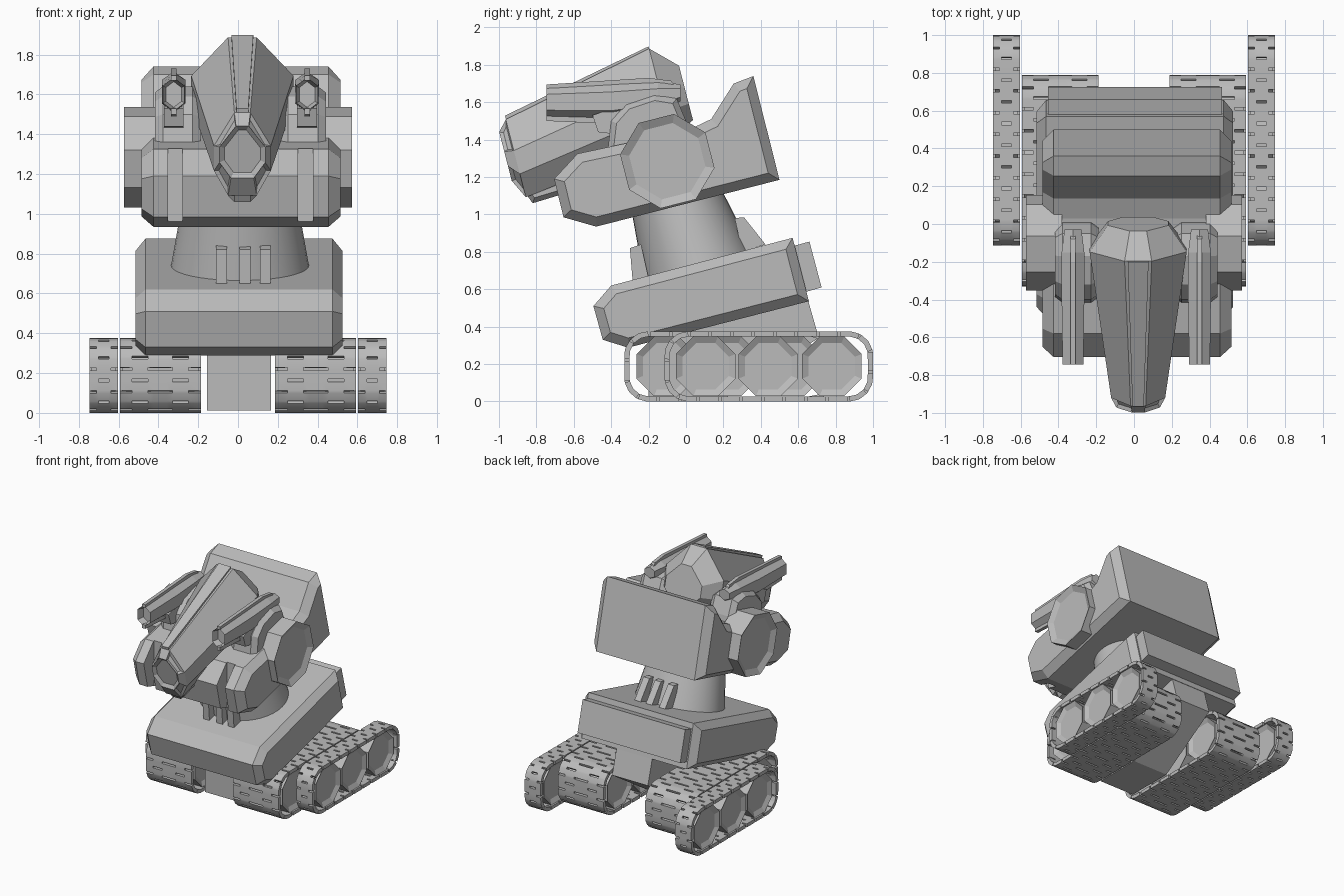
import bpy, bmesh, math
from mathutils import Vector

cube = bpy.data.objects.get("Cube")
if cube:
    bpy.data.objects.remove(cube, do_unlink=True)

GREY = (0.5, 0.5, 0.5, 1)
grey = bpy.data.materials.new("plain_grey")
grey.use_nodes = True
grey.diffuse_color = GREY
bsdf = next(n for n in grey.node_tree.nodes if n.type == 'BSDF_PRINCIPLED')
bsdf.inputs["Base Color"].default_value = GREY
TILT = math.radians(14.4)
SIDES = (("right", -1), ("left", 1))


def finish(bm, name, smooth=False):
    bmesh.ops.recalc_face_normals(bm, faces=bm.faces)
    mesh = bpy.data.meshes.new(name)
    bm.to_mesh(mesh)
    bm.free()
    ob = bpy.data.objects.new(name, mesh)
    bpy.context.collection.objects.link(ob)
    mesh.materials.append(grey)
    if smooth:
        bpy.ops.object.select_all(action='DESELECT')
        ob.select_set(True)
        bpy.context.view_layer.objects.active = ob
        bpy.ops.object.shade_smooth_by_angle(angle=math.radians(40))
    return ob


def inset(bm, faces, thickness, depth):
    bmesh.ops.inset_individual(bm, faces=faces, thickness=thickness,
                               depth=depth, use_even_offset=True)


def loft(name, sections, tip=None, recess=()):
    """Skin a row of matching sections; optionally inset the first cap and some front faces."""
    bm = bmesh.new()
    rings = [[bm.verts.new(p) for p in s] for s in sections]
    n = len(rings[0])
    front = []
    for r, (a, b) in enumerate(zip(rings, rings[1:])):
        for i in range(n):
            f = bm.faces.new((a[i], a[(i + 1) % n], b[(i + 1) % n], b[i]))
            if r == 0 and i in recess:
                front.append(f)
    caps = [bm.faces.new(rings[0]), bm.faces.new(rings[-1])]
    bmesh.ops.recalc_face_normals(bm, faces=bm.faces)
    if tip:
        inset(bm, caps[:1], *tip)
    if front:
        inset(bm, front, 0.016, -0.015)
    return finish(bm, name)


def prism(name, profile, x0, x1, cap=None):
    """Extrude a (y, z) profile along x; cap = (thickness, depth) chamfers or recesses both ends."""
    bm = bmesh.new()
    if cap and cap[1] > 0:
        x0, x1 = x0 + cap[1], x1 - cap[1]
    a = [bm.verts.new((x0, y, z)) for y, z in profile]
    b = [bm.verts.new((x1, y, z)) for y, z in profile]
    ends = [bm.faces.new(a), bm.faces.new(b)]
    for i in range(len(a)):
        j = (i + 1) % len(a)
        bm.faces.new((a[i], a[j], b[j], b[i]))
    bmesh.ops.recalc_face_normals(bm, faces=bm.faces)
    if cap:
        inset(bm, ends, *cap)
    return finish(bm, name)


def octagon(cy, cz, r, turn=0.0):
    return [(cy + r * math.cos(turn + (k + .5) * math.pi / 4),
             cz + r * math.sin(turn + (k + .5) * math.pi / 4)) for k in range(8)]


# Tracks: looping belts with alternating slots, around octagonal wheels
def belt_point(s, y0, y1, h, r):
    straight = [y1 - y0 - 2 * r, h - 2 * r] * 2
    corners = [(y1 - r, r), (y1 - r, h - r), (y0 + r, h - r), (y0 + r, r)]
    start = Vector((y0 + r, 0))
    for k in range(4):
        a = k * math.pi / 2
        way = Vector((math.cos(a), math.sin(a)))
        if s <= straight[k]:
            return start + way * s
        s -= straight[k]
        arc = r * math.pi / 2
        t = a - math.pi / 2 + min(s / arc, 1) * math.pi / 2
        start = Vector(corners[k]) + r * Vector((math.cos(t), math.sin(t)))
        if s <= arc:
            return start
        s -= arc
    return start


def belt(name, x0, x1, y0, y1, cols, slots_a, slots_b, links=24, h=0.375, r=0.13):
    bm = bmesh.new()
    total = 2 * (y1 - y0 + h) - 8 * r + 2 * math.pi * r
    steps = [(k + f) * total / links for k in range(links) for f in (0, .38, .5, .88)]
    rows = []
    for s in steps:
        p = belt_point(s, y0, y1, h, r)
        rows.append([bm.verts.new((x0 + (x1 - x0) * c, p.x, p.y)) for c in cols])
    for k, a in enumerate(rows):
        b = rows[(k + 1) % len(rows)]
        holes = {1: slots_a, 3: slots_b}.get(k % 4, ())
        for c in range(len(cols) - 1):
            if c not in holes:
                bm.faces.new((a[c], a[c + 1], b[c + 1], b[c]))
    bmesh.ops.recalc_face_normals(bm, faces=bm.faces)
    bmesh.ops.solidify(bm, geom=bm.faces[:], thickness=0.028)
    finish(bm, name, smooth=True)


for side, s in SIDES:
    a, b = sorted((s * 0.603, s * 0.747))
    belt(side + "_outer_track", a, b, -0.115, 1.0, (0, .25, .32, .68, .75, 1), (0, 4), (2,))
    for y in (0.105, 0.44, 0.78):
        prism(side + "_outer_wheel", octagon(y, 0.188, 0.172), a + .012, b - .012, (0.035, -0.02))
    a, b = sorted((s * 0.187, s * 0.594))
    belt(side + "_inner_track", a, b, -0.33, 0.79,
         (0, .15, .35, .42, .58, .65, .85, 1), (0, 2, 3, 4, 6), (1, 5))
    for y in (-0.105, 0.23, 0.565):
        prism(side + "_inner_wheel", octagon(y, 0.188, 0.172), a + .012, b - .012, (0.035, -0.02))

# Tilted base body with its keel and rear panel
prism("base_body", [(-.4, .62), (-.495, .51), (-.445, .33), (-.31, .288),
                    (.657, .536), (.57, .875)], -.515, .525, (.05, .05))
prism("rear_panel", [(.57, .83), (.66, .855), (.725, .61), (.62, .58)], -.455, .465)
prism("keel", [(-.2, .36), (-.2, .012), (.2, .012), (.71, .34), (.65, .55), (.4, .6)], -.155, .165)

# Neck with ribs front and back
bm = bmesh.new()
bmesh.ops.create_cone(bm, cap_ends=True, segments=40, radius1=.355, radius2=.27, depth=.5)
neck = finish(bm, "neck", smooth=True)
neck.scale.y = 0.86
neck.rotation_euler.x = TILT + 0.07
neck.location = (.01, -.005, .93)
for x in (-.083, .035, .137):
    prism("front_rib", [(-.3, .82), (-.24, .84), (-.2, .66), (-.285, .64)], x - .027, x + .027)
    prism("back_rib", [(.26, .98), (.31, .985), (.425, .84), (.3, .8)], x - .027, x + .027)

# Upper body with two grooves in the chest
chest = prism("upper_body", [(-.705, 1.19), (-.58, 1.325), (-.3, 1.385), (.03, 1.46), (.135, 1.51),
                             (.255, 1.7), (.36, 1.74), (.5, 1.185), (-.48, .935), (-.655, .985)],
              -.485, .515, (.05, .06))
for side, s in SIDES:
    x = .012 + s * .327
    cutter = prism(side + "_groove_cutter", [(-.85, .85), (-.85, 1.4), (-.57, 1.4), (-.57, .85)],
                   x - .037, x + .037)
    cutter.hide_render = True
    cutter.hide_set(True)
    mod = chest.modifiers.new(side + "_groove", 'BOOLEAN')
    mod.operation = 'DIFFERENCE'
    mod.object = cutter

# Shoulder discs, gun mounts and guns
HEX = [(0, 1), (1, .5), (1, -.5), (0, -1), (-1, -.5), (-1, .5)]
for side, s in SIDES:
    a, b = sorted((s * .38, s * .572))
    prism(side + "_shoulder_disc", octagon(-.1, 1.285, .255, TILT), a, b, (.045, -.025))
    x = .012 + s * .335
    a, b = sorted((.012 + s * .2, .012 + s * .43))
    prism(side + "_gun_mount", [(-.42, 1.33), (-.4, 1.5), (-.32, 1.59), (-.17, 1.64), (-.05, 1.62),
                                (0, 1.5), (.02, 1.4), (-.2, 1.3)], a, b, (.03, .04))
    prism(side + "_gun_bracket", [(-.5, 1.53), (-.47, 1.44), (-.3, 1.42), (-.3, 1.6)],
          x - .05, x + .05)
    stations = [(-.745, 1.6, .055, .085), (-.4, 1.605, .06, .1), (-.15, 1.63, .06, .085),
                (-.03, 1.65, .045, .045)]
    loft(side + "_gun", [[(x + w * u, y, z + h * v) for u, v in HEX] for y, z, w, h in stations],
         tip=(.016, -.05))
    prism(side + "_gun_top_fin", [(-.745, 1.67), (-.745, 1.695), (-.2, 1.73), (-.08, 1.715),
                                  (-.03, 1.65), (-.15, 1.68)], x - .014, x + .014)
    prism(side + "_gun_low_fin", [(-.745, 1.53), (-.745, 1.5), (-.4, 1.485), (-.35, 1.54)],
          x - .014, x + .014)

# Tapered head with a recessed snout, a top ridge and a jaw
HEAD_X = .022
SHAPE = [(.28, 1), (1, .2), (1, -.4), (.5, -1), (-.5, -1), (-1, -.4), (-1, .2), (-.28, 1)]


def head_section(cy, cz, w, h, shape=SHAPE):
    return [(HEAD_X + w * u, cy - h * v * math.sin(TILT), cz + h * v * math.cos(TILT))
            for u, v in shape]


loft("head", [head_section(-.965, 1.31, .115, .135), head_section(-.91, 1.3, .143, .215),
              head_section(-.135, 1.645, .257, .25), head_section(0, 1.65, .16, .15)],
     tip=(.025, -.02), recess=(0, 2, 4, 6))
BAR = [(-1, 0), (1, 0), (1, 1), (-1, 1)]
loft("head_ridge", [head_section(-.955, 1.48, .03, .05, BAR),
                    head_section(-.19, 1.86, .055, .04, BAR)])
prism("jaw", [(-.87, 1.13), (-.82, 1.06), (-.655, 1.11), (-.62, 1.25), (-.8, 1.25)],
      HEAD_X - .07, HEAD_X + .07, (.025, .03))
